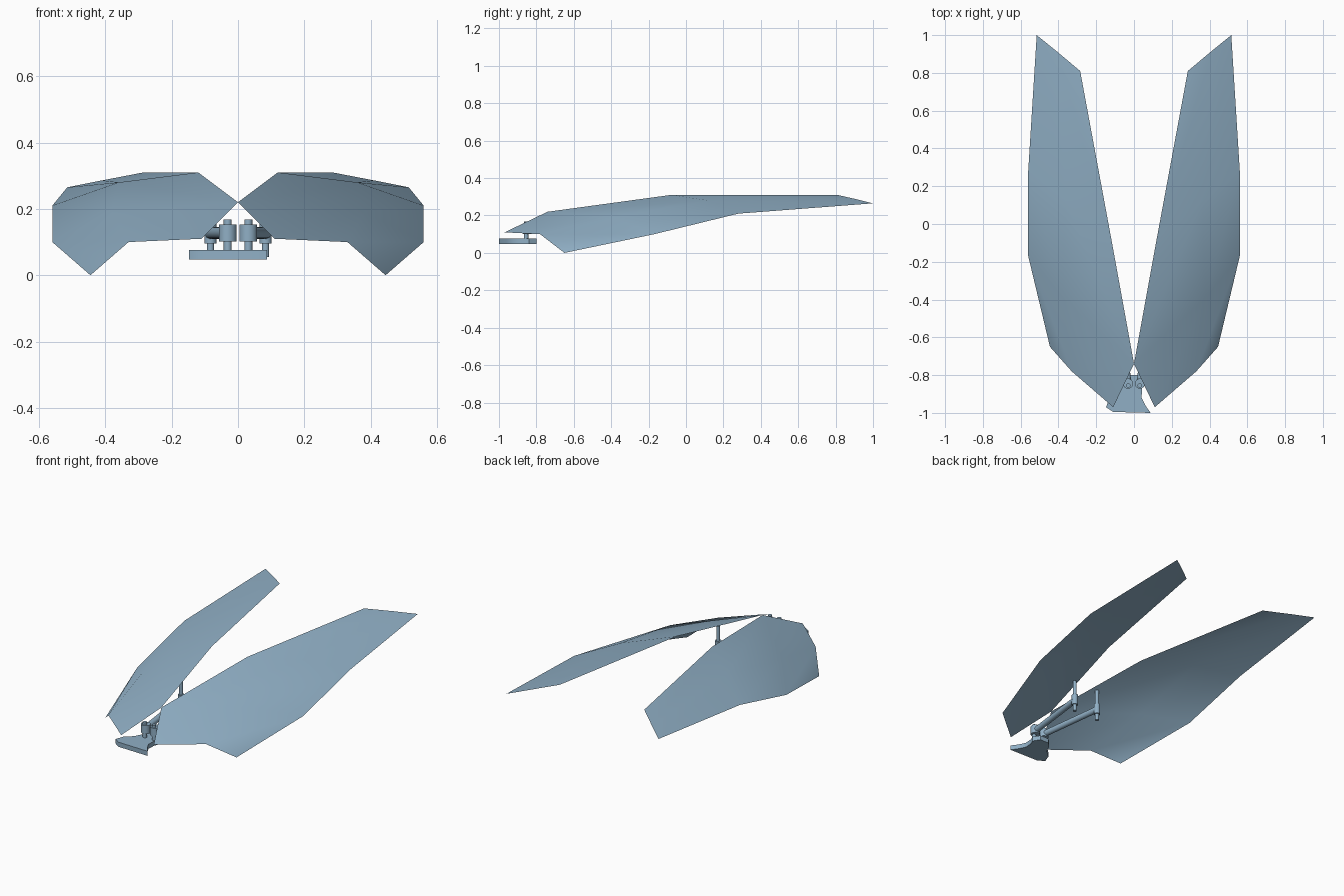
import bpy, bmesh, math
from mathutils import Vector

cube = bpy.data.objects.get("Cube")
if cube:
    bpy.data.objects.remove(cube, do_unlink=True)

# One blue-grey material for every part
paint = bpy.data.materials.new("blue_grey")
paint.use_nodes = True
colour = (0.28, 0.43, 0.56, 1)
paint.diffuse_color = colour
paint.node_tree.nodes["Principled BSDF"].inputs["Base Color"].default_value = colour


def add_object(name, bm, angle):
    bmesh.ops.recalc_face_normals(bm, faces=bm.faces[:])
    mesh = bpy.data.meshes.new(name)
    bm.to_mesh(mesh)
    bm.free()
    mesh.materials.append(paint)
    obj = bpy.data.objects.new(name, mesh)
    bpy.context.collection.objects.link(obj)
    bpy.ops.object.select_all(action="DESELECT")
    obj.select_set(True)
    bpy.context.view_layer.objects.active = obj
    bpy.ops.object.shade_smooth_by_angle(angle=math.radians(angle))
    return obj


def rod(name, start, end, radius, sides=16):
    start, end = Vector(start), Vector(end)
    axis = end - start
    bm = bmesh.new()
    bmesh.ops.create_cone(bm, cap_ends=True, segments=sides, radius1=radius,
                          radius2=radius, depth=axis.length)
    turn = axis.to_track_quat("Z", "Y").to_matrix()
    for v in bm.verts:
        v.co = turn @ v.co + (start + end) / 2
    return add_object(name, bm, 35)


# Curved door panel: rows run from the inner edge to the outer edge
rows = [
    [(.11, -.97, .11), (.33, -.78, .10), (.445, -.65, 0)],
    [(0, -.74, .22), (.38, -.39, .19), (.56, -.17, .10)],
    [(.12, -.08, .31), (.36, .12, .28), (.56, .28, .21)],
    [(.285, .81, .31), (.41, .915, .286), (.515, 1, .265)],
]


def panel(name, side):
    bm = bmesh.new()
    grid = [[bm.verts.new((side * x, y, z)) for x, y, z in row] for row in rows]
    for low, high in zip(grid, grid[1:]):
        for i in range(2):
            bm.faces.new((low[i], low[i + 1], high[i + 1], high[i]))
    obj = add_object(name, bm, 80)
    if obj.data.polygons[2].normal.z < 0:
        obj.data.flip_normals()


# Panels and the linkage under each one
for label, side in (("left", 1), ("right", -1)):
    panel(label + "_panel", side)
    front_x, back_x = side * .031, side * .083
    rod(label + "_front_pin", (front_x, -.855, .07), (front_x, -.855, .168), .012)
    rod(label + "_front_bush", (front_x, -.845, .102), (front_x, -.845, .153), .027)
    rod(label + "_arm", (front_x, -.845, .127), (back_x, -.43, .127), .018)
    rod(label + "_back_bush", (back_x, -.43, .095), (back_x, -.43, .16), .018)
    rod(label + "_back_pin", (back_x, -.43, .055), (back_x, -.43, .25), .011)

# Flared mounting plate at the front
outline = [(-.03, -.80), (-.06, -.83), (-.085, -.88), (-.13, -.92), (-.148, -.97),
           (-.11, -.995), (.088, -1), (.06, -.96), (.04, -.92), (.043, -.87),
           (.055, -.84), (.03, -.80)]
bm = bmesh.new()
base = bm.faces.new([bm.verts.new((x, y, .048)) for x, y in outline])
lifted = bmesh.ops.extrude_face_region(bm, geom=[base])["geom"]
bmesh.ops.translate(bm, vec=(0, 0, .028),
                    verts=[g for g in lifted if isinstance(g, bmesh.types.BMVert)])
add_object("mounting_plate", bm, 35)
